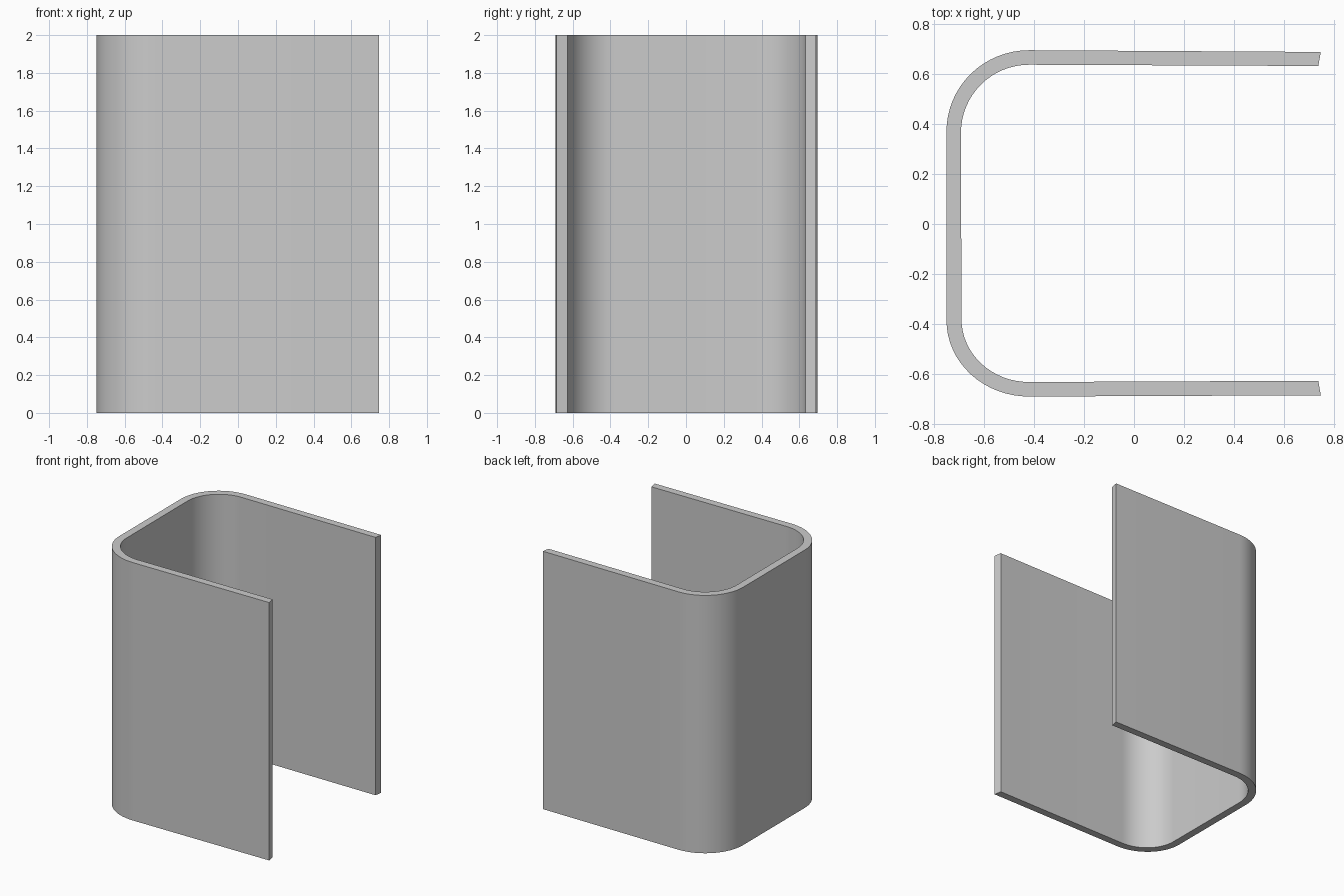
import bpy, bmesh, math

if "Cube" in bpy.data.objects:
    bpy.data.objects.remove(bpy.data.objects["Cube"])

HEIGHT = 2.0
STEPS = 16


def arc(cx, cy, rx, ry, start, end):
    """Points along an elliptical corner, angles in degrees."""
    pts = []
    for i in range(STEPS + 1):
        a = math.radians(start + (end - start) * i / STEPS)
        pts.append((cx + rx * math.cos(a), cy + ry * math.sin(a)))
    return pts


# Outer and inner outlines of the U-shaped wall, listed back to front
outer = [(0.747, 0.688)]
outer += arc(-0.42, 0.37, 0.33, 0.325, 90, 180)
outer += arc(-0.42, -0.385, 0.33, 0.305, 180, 270)
outer += [(0.747, -0.685)]

inner = [(0.737, 0.632)]
inner += arc(-0.42, 0.365, 0.272, 0.272, 90, 180)
inner += arc(-0.42, -0.38, 0.27, 0.252, 180, 270)
inner += [(0.737, -0.627)]

# Sweep the paired outlines upward into a closed wall
bm = bmesh.new()
rings = []
for o, i in zip(outer, inner):
    section = [(*o, 0), (*i, 0), (*i, HEIGHT), (*o, HEIGHT)]
    rings.append([bm.verts.new(p) for p in section])
for a, b in zip(rings, rings[1:]):
    for k in range(4):
        n = (k + 1) % 4
        bm.faces.new((a[k], a[n], b[n], b[k]))
bm.faces.new(rings[0])
bm.faces.new(rings[-1][::-1])
bmesh.ops.recalc_face_normals(bm, faces=bm.faces)

mesh = bpy.data.meshes.new("channel_wall")
bm.to_mesh(mesh)
bm.free()
wall = bpy.data.objects.new("channel_wall", mesh)
bpy.context.collection.objects.link(wall)

# Smooth the rounded corners while keeping the rims sharp
bpy.context.view_layer.objects.active = wall
wall.select_set(True)
bpy.ops.object.shade_smooth_by_angle(angle=math.radians(30))
